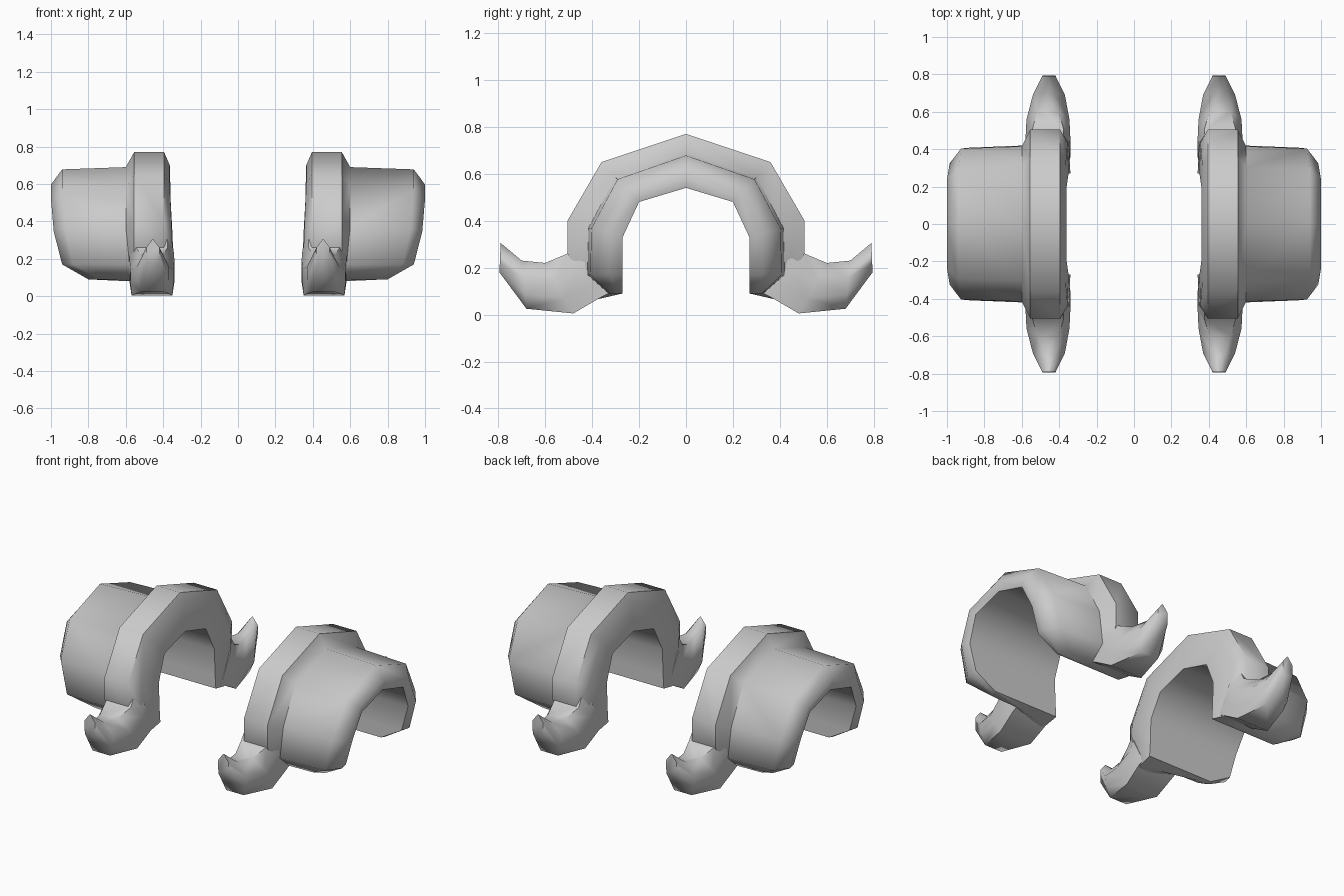
import bpy, bmesh, math

if "Cube" in bpy.data.objects:
    bpy.data.objects.remove(bpy.data.objects["Cube"])

grey = bpy.data.materials.new("plain grey")
grey.diffuse_color = (0.6, 0.6, 0.6, 1)
grey.use_nodes = True
grey.node_tree.nodes["Principled BSDF"].inputs["Base Color"].default_value = grey.diffuse_color


def lerp(a, b, t):
    return tuple(p + (q - p) * t for p, q in zip(a, b))


def loft(name, rings, sx=1, sy=1):
    """Skin closed rings of (x, y, z) points and cap both ends."""
    bm = bmesh.new()
    vs = [[bm.verts.new((sx * x, sy * y, z)) for x, y, z in r] for r in rings]
    n = len(vs[0])
    for a, b in zip(vs, vs[1:]):
        for i in range(n):
            j = (i + 1) % n
            bm.faces.new((a[i], a[j], b[j], b[i]))
    bm.faces.new(vs[0])
    bm.faces.new(vs[-1][::-1])
    bmesh.ops.remove_doubles(bm, verts=bm.verts, dist=0.0005)
    bmesh.ops.recalc_face_normals(bm, faces=bm.faces)
    me = bpy.data.meshes.new(name)
    bm.to_mesh(me)
    bm.free()
    me.materials.append(grey)
    ob = bpy.data.objects.new(name, me)
    bpy.context.collection.objects.link(ob)
    bpy.context.view_layer.objects.active = ob
    ob.select_set(True)
    bpy.ops.object.shade_smooth_by_angle(angle=math.radians(60))
    ob.select_set(False)


def arch_ring(collar, outer, inner, x_in, x_out):
    """Cross-section: raised collar, then the wide cover with a rounded lip."""
    pts = [(x_in, inner), (x_in + 0.005, lerp(inner, collar, 0.7)),
           (0.395, collar), (0.555, collar), (0.6 if outer[1] > 0.3 else 0.58, outer),
           (x_out - 0.06, lerp(inner, outer, 0.92)),
           (x_out, lerp(inner, outer, 0.38)), (x_out - 0.015, inner)]
    return [(x, y, z) for x, (y, z) in pts]


# arch stations from the crown down to the foot: collar, cover, inside, x range
stations = [
    ((0, 0.77), (0, 0.69), (0, 0.54), 0.36, 1.0),
    ((0.36, 0.65), (0.30, 0.585), (0.20, 0.48), 0.36, 1.0),
    ((0.505, 0.40), (0.415, 0.37), (0.27, 0.33), 0.35, 0.985),
    ((0.505, 0.26), (0.42, 0.17), (0.27, 0.17), 0.345, 0.94),
    ((0.40, 0.06), (0.33, 0.09), (0.27, 0.09), 0.34, 0.80),
]
half = [arch_ring(*s) for s in stations]
arch = [[(x, -y, z) for x, y, z in r] for r in half[:0:-1]] + half


def hook_ring(top, bottom, x0, x1, top_width, bottom_width):
    """Eight-sided section between a top and a bottom point."""
    c, h = (x0 + x1) / 2, (x1 - x0) / 2
    side = [(top_width, 0), (1, 0.35), (1, 0.7), (bottom_width, 1)]
    right = [(c + h * w, *lerp(top, bottom, t)) for w, t in side]
    left = [(c - h * w, *lerp(top, bottom, t)) for w, t in side[::-1]]
    return right + left


# upturned hook at each foot
hook = [
    hook_ring((0.46, 0.34), (0.33, 0.09), 0.345, 0.58, 0.7, 1),
    hook_ring((0.505, 0.26), (0.36, 0.075), 0.34, 0.58, 0.7, 1),
    hook_ring((0.60, 0.22), (0.48, 0.005), 0.345, 0.575, 0.5, 0.95),
    hook_ring((0.70, 0.23), (0.68, 0.025), 0.37, 0.54, 0.35, 0.7),
    hook_ring((0.79, 0.305), (0.795, 0.18), 0.42, 0.49, 0.05, 0.9),
]

for sx, side in ((1, "right"), (-1, "left")):
    loft(side + "_arch_cover", arch, sx)
    for sy, end in ((-1, "front"), (1, "back")):
        loft(f"{side}_{end}_hook", hook, sx, sy)
